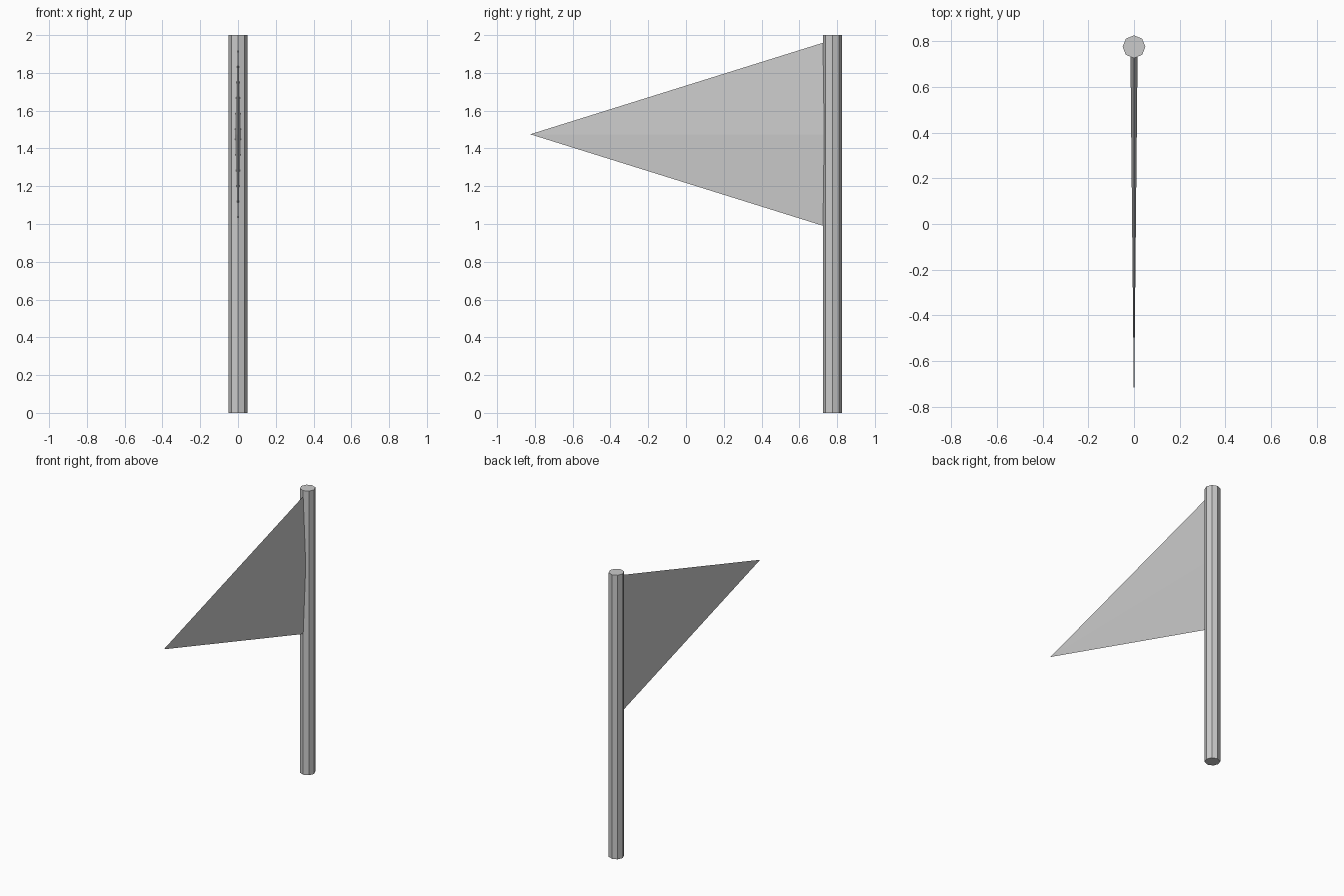
import bpy
from math import pi
from mathutils import Matrix

if "Cube" in bpy.data.objects:
    bpy.data.objects.remove(bpy.data.objects["Cube"])

POLE_Y = 0.775

# Eight-sided pole with corners on the axes
bpy.ops.mesh.primitive_cylinder_add(vertices=8, radius=0.05, depth=2,
                                    location=(0, POLE_Y, 1))
pole = bpy.context.object
pole.name = "pole"

# Pennant: flattened four-sided pyramid pointing to -y, base buried in the pole
bpy.ops.mesh.primitive_cone_add(vertices=4, radius1=1, radius2=0, depth=1.6)
pennant = bpy.context.object
pennant.name = "pennant"
pennant.data.transform(Matrix.Translation((0, POLE_Y - 0.8, 1.475))
                       @ Matrix.Rotation(pi / 2, 4, 'X')
                       @ Matrix.Diagonal((0.016, 0.5, 1, 1)))
